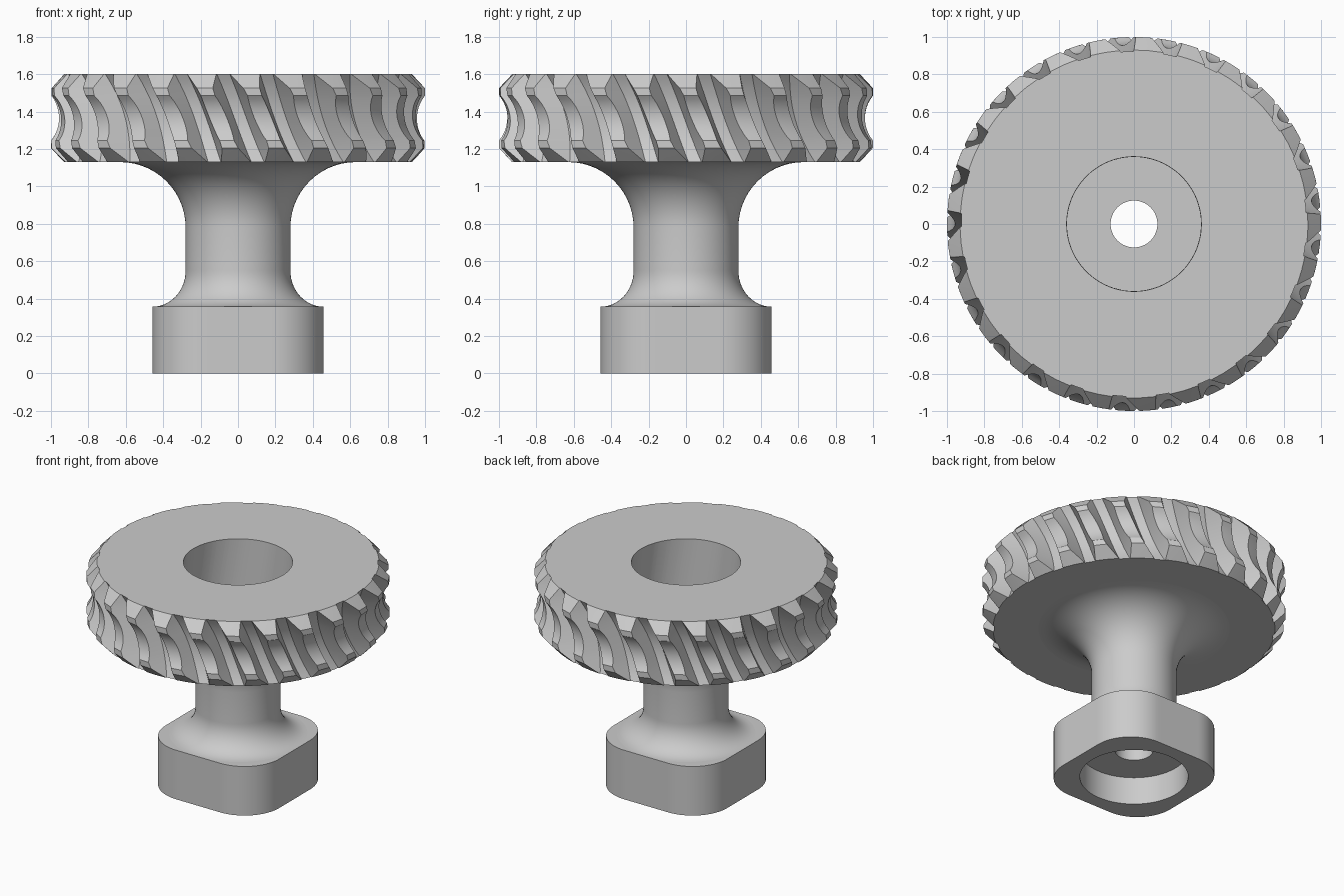
import bpy
import bmesh
from math import pi, sin, cos, sqrt, radians

if "Cube" in bpy.data.objects:
    bpy.data.objects.remove(bpy.data.objects["Cube"], do_unlink=True)

grey = bpy.data.materials.new("plain_grey")
grey.use_nodes = True
grey.diffuse_color = (0.6, 0.6, 0.6, 1)
grey.node_tree.nodes["Principled BSDF"].inputs["Base Color"].default_value = (0.6, 0.6, 0.6, 1)

TEETH = 25
PITCH = 2 * pi / TEETH
SIDES = 144
Z_MID, Z_HALF = 1.365, 0.235


def loft(name, rings):
    """Join equal rings of points into a closed, hollow solid."""
    bm = bmesh.new()
    loops = [[bm.verts.new(p) for p in ring] for ring in rings]
    for a, b in zip(loops, loops[1:] + loops[:1]):
        for i in range(len(a)):
            j = (i + 1) % len(a)
            bm.faces.new((a[i], a[j], b[j], b[i]))
    bmesh.ops.recalc_face_normals(bm, faces=bm.faces)
    mesh = bpy.data.meshes.new(name)
    bm.to_mesh(mesh)
    bm.free()
    mesh.materials.append(grey)
    obj = bpy.data.objects.new(name, mesh)
    bpy.context.collection.objects.link(obj)
    bpy.ops.object.select_all(action="DESELECT")
    obj.select_set(True)
    bpy.context.view_layer.objects.active = obj
    bpy.ops.object.shade_smooth_by_angle(angle=radians(28))
    return obj


def circle(r, z, angles=None):
    angles = angles or [2 * pi * i / SIDES for i in range(SIDES)]
    return [(r * cos(a), r * sin(a), z) for a in angles]


def rounded_square(half, corner, z):
    ring = []
    k = half - corner
    for i in range(SIDES):
        a = 2 * pi * i / SIDES
        c, s = sorted((abs(cos(a)), abs(sin(a))), reverse=True)
        r = half / c
        if r * s > k:
            b = k * (c + s)
            r = b + sqrt(b * b - 2 * k * k + corner * corner)
        ring.append((r * cos(a), r * sin(a), z))
    return ring


# Toothed wheel: helical gaps cut across a chamfered, throated rim
def tip_radius(h):
    h = abs(h)
    if h > 0.16:
        return 1 - 0.07 * (h - 0.16) / (Z_HALF - 0.16)
    return min(1, 0.957 + 0.19 - sqrt(0.19 ** 2 - min(h, 0.12) ** 2))


def root_radius(h):
    return 0.86 + 0.063 * (h / Z_HALF) ** 2


def tooth_ring(h):
    tip, root = tip_radius(h), root_radius(h)
    edge = 0.15 + 1.6 * (tip - root)
    start = -pi / 2 - 0.085 + 0.2 * (Z_HALF - h) / (2 * Z_HALF)
    section = [(-edge, tip), (-0.15, root), (0, root), (0.15, root), (edge, tip), (0.5, tip)]
    ring, angles = [], []
    for t in range(TEETH):
        for offset, r in section:
            a = start + (t + offset) * PITCH
            angles.append(a)
            ring.append((r * cos(a), r * sin(a), Z_MID + h))
    return ring, angles


upper = [Z_HALF, 0.21, 0.185, 0.16, 0.12]
throat = [0.12 - 0.02 * i for i in range(1, 12)]
heights = upper + throat + [-h for h in reversed(upper)]
rim = [tooth_ring(h) for h in heights]
bore_top = circle(0.36, 1.6, rim[0][1])
bore_bottom = circle(0.36, 1.13, rim[-1][1])
loft("toothed_wheel", [bore_top] + [ring for ring, _ in rim] + [bore_bottom])

# Stem: hollow shaft flaring into the wheel and the foot
arc = [pi / 2 * i / 14 for i in range(15)]
flare = [(0.63 - 0.35 * sin(a), 0.78 + 0.35 * cos(a)) for a in arc]
foot = [(0.457 - 0.177 * cos(a), 0.55 - 0.193 * sin(a)) for a in arc]
profile = [(0.125, 1.13)] + flare + foot + [(0.125, 0.357)]
loft("stem", [circle(r, z) for r, z in profile])

# Base: rounded square block with a round recess underneath
loft("base", [
    circle(0.125, 0.357),
    rounded_square(0.457, 0.28, 0.357),
    rounded_square(0.457, 0.28, 0),
    circle(0.357, 0),
    circle(0.357, 0.2),
    circle(0.125, 0.2),
])
